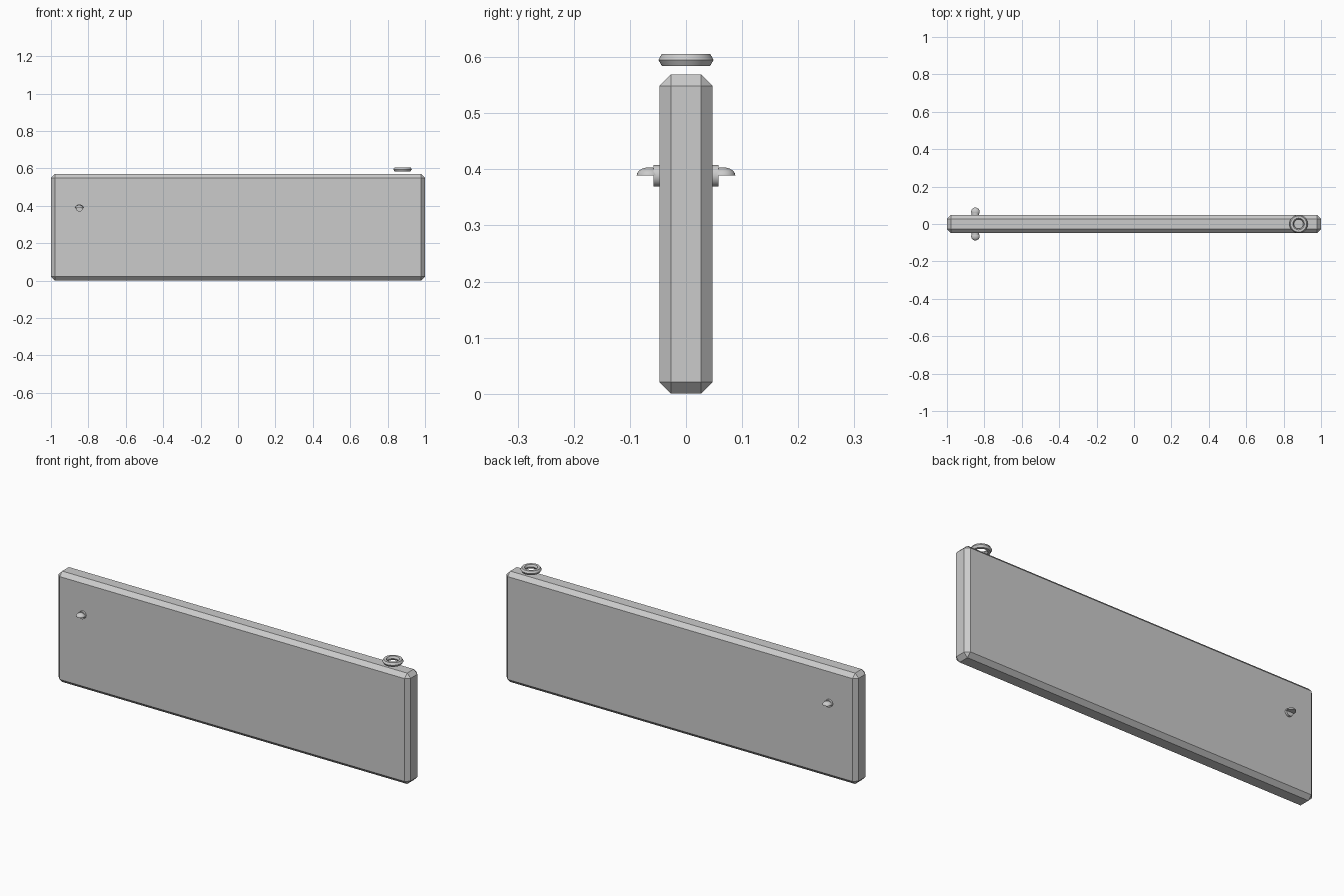
import bpy
import bmesh
import math
from mathutils import Matrix, Vector

if "Cube" in bpy.data.objects:
    bpy.data.objects.remove(bpy.data.objects["Cube"], do_unlink=True)

grey = bpy.data.materials.new("plain_grey")
grey.use_nodes = True
colour = (0.6, 0.6, 0.6, 1)
grey.diffuse_color = colour
grey.node_tree.nodes["Principled BSDF"].inputs["Base Color"].default_value = colour


def finish(obj, name, smooth=True):
    obj.name = name
    obj.data.name = name
    obj.data.materials.append(grey)
    if smooth:
        bpy.ops.object.select_all(action="DESELECT")
        obj.select_set(True)
        bpy.context.view_layer.objects.active = obj
        bpy.ops.object.shade_smooth_by_angle(angle=math.radians(30))
    return obj


def from_bmesh(bm, name, smooth=True):
    mesh = bpy.data.meshes.new(name)
    bm.to_mesh(mesh)
    bm.free()
    obj = bpy.data.objects.new(name, mesh)
    bpy.context.collection.objects.link(obj)
    return finish(obj, name, smooth)


# Long slab with chamfered edges
HEIGHT, HALF_DEPTH = 0.569, 0.0475
bm = bmesh.new()
bmesh.ops.create_cube(bm, size=1)
bmesh.ops.scale(bm, vec=(2, 2 * HALF_DEPTH, HEIGHT), verts=bm.verts)
bmesh.ops.translate(bm, vec=(0, 0, HEIGHT / 2), verts=bm.verts)
slab = from_bmesh(bm, "slab", smooth=False)
bevel = slab.modifiers.new("chamfer", "BEVEL")
bevel.width = 0.0205
bevel.segments = 1

# Ring floating above the top edge, with a six-sided section
bpy.ops.mesh.primitive_torus_add(
    major_radius=0.037, minor_radius=0.0122, major_segments=48,
    minor_segments=6, location=(0.88, 0, 0.595))
finish(bpy.context.object, "top_ring")

# Round plate and half-dome hood on each face
KNOB_X, KNOB_Z = -0.848, 0.3885
for side, label in ((-1, "front"), (1, "back")):
    bpy.ops.mesh.primitive_cylinder_add(
        vertices=32, radius=0.0195, depth=0.02,
        location=(KNOB_X, side * 0.048, KNOB_Z),
        rotation=(math.pi / 2, 0, 0))
    finish(bpy.context.object, label + "_round_plate")

    bm = bmesh.new()
    bmesh.ops.create_uvsphere(bm, u_segments=32, v_segments=16, radius=0.0225)
    cut = bmesh.ops.bisect_plane(
        bm, geom=bm.verts[:] + bm.edges[:] + bm.faces[:], dist=0.0001,
        plane_co=Vector(), plane_no=(0, 0, 1), clear_inner=True)
    rim = [e for e in bm.edges if e.is_boundary]
    bmesh.ops.contextual_create(bm, geom=rim)
    bmesh.ops.recalc_face_normals(bm, faces=bm.faces)
    bm.transform(Matrix.Translation((KNOB_X, side * 0.0655, KNOB_Z))
                 @ Matrix.Diagonal((1, 1, 0.67, 1)))
    from_bmesh(bm, label + "_hood")
